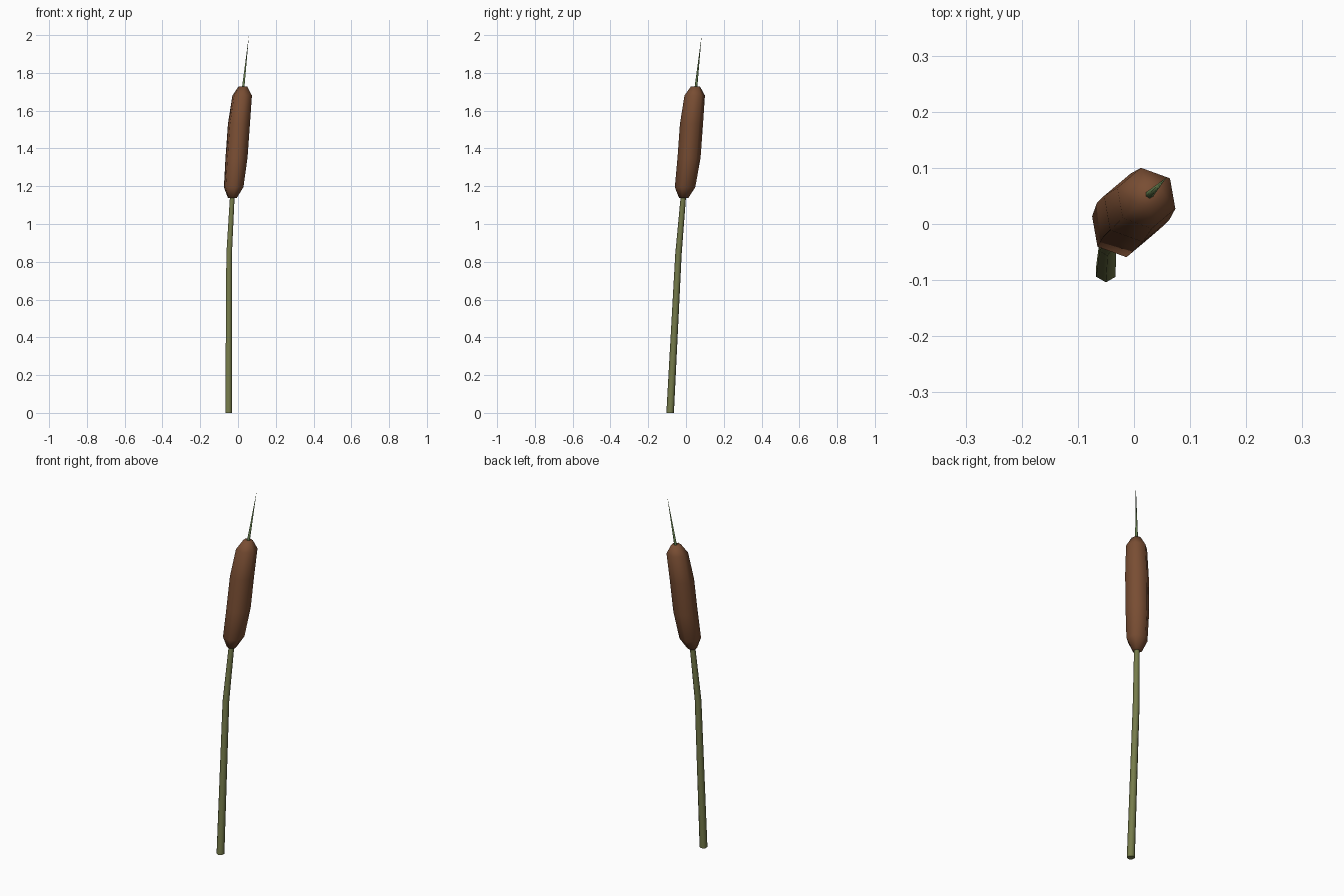
import bpy, bmesh, math
from mathutils import Vector

if "Cube" in bpy.data.objects:
    bpy.data.objects.remove(bpy.data.objects["Cube"])


def material(name, rgb):
    m = bpy.data.materials.new(name)
    m.diffuse_color = (*rgb, 1)
    m.use_nodes = True
    m.node_tree.nodes["Principled BSDF"].inputs["Base Color"].default_value = m.diffuse_color
    return m


olive = material("olive green", (0.18, 0.20, 0.07))
brown = material("seed brown", (0.19, 0.075, 0.033))
green = material("tip green", (0.12, 0.19, 0.07))


def tube(name, rings, mat, sides=6, phase=0.0, angle=60):
    """Loft rings of (x, y, z, radius); a zero radius ends in a point."""
    bm = bmesh.new()
    loops = []
    for x, y, z, r in rings:
        if r == 0:
            loops.append([bm.verts.new((x, y, z))])
            continue
        loops.append([bm.verts.new((x + r * math.cos(a), y + r * math.sin(a), z))
                      for a in (math.radians(phase) + math.tau * i / sides
                                for i in range(sides))])
    for lo, hi in zip(loops, loops[1:]):
        for i in range(sides):
            j = (i + 1) % sides
            if len(hi) == 1:
                bm.faces.new((lo[i], lo[j], hi[0]))
            else:
                bm.faces.new((lo[i], lo[j], hi[j], hi[i]))
    bm.faces.new(loops[0][::-1])
    if len(loops[-1]) > 1:
        bm.faces.new(loops[-1])
    bmesh.ops.recalc_face_normals(bm, faces=bm.faces)
    mesh = bpy.data.meshes.new(name)
    bm.to_mesh(mesh)
    bm.free()
    mesh.materials.append(mat)
    ob = bpy.data.objects.new(name, mesh)
    bpy.context.collection.objects.link(ob)
    bpy.ops.object.select_all(action='DESELECT')
    ob.select_set(True)
    bpy.context.view_layer.objects.active = ob
    bpy.ops.object.shade_smooth_by_angle(angle=math.radians(angle))
    return ob


# Slightly bent stem
tube("stem", [(-0.050, -0.084, 0.0, 0.020),
              (-0.047, -0.040, 0.84, 0.017),
              (-0.029, -0.012, 1.17, 0.014)], olive, phase=30, angle=65)

# Brown seed head, leaning with the stem
tube("seed_head", [(-0.030, -0.012, 1.138, 0.025),
                   (-0.023, -0.005, 1.195, 0.055),
                   (-0.008, 0.016, 1.35, 0.062),
                   (0.005, 0.029, 1.53, 0.062),
                   (0.022, 0.046, 1.68, 0.055),
                   (0.026, 0.050, 1.727, 0.025)], brown, phase=40, angle=75)

# Thin pointed tip
tube("tip_spike", [(0.025, 0.050, 1.70, 0.008),
                   (0.058, 0.083, 2.0, 0.0)], green, phase=30, angle=65)
